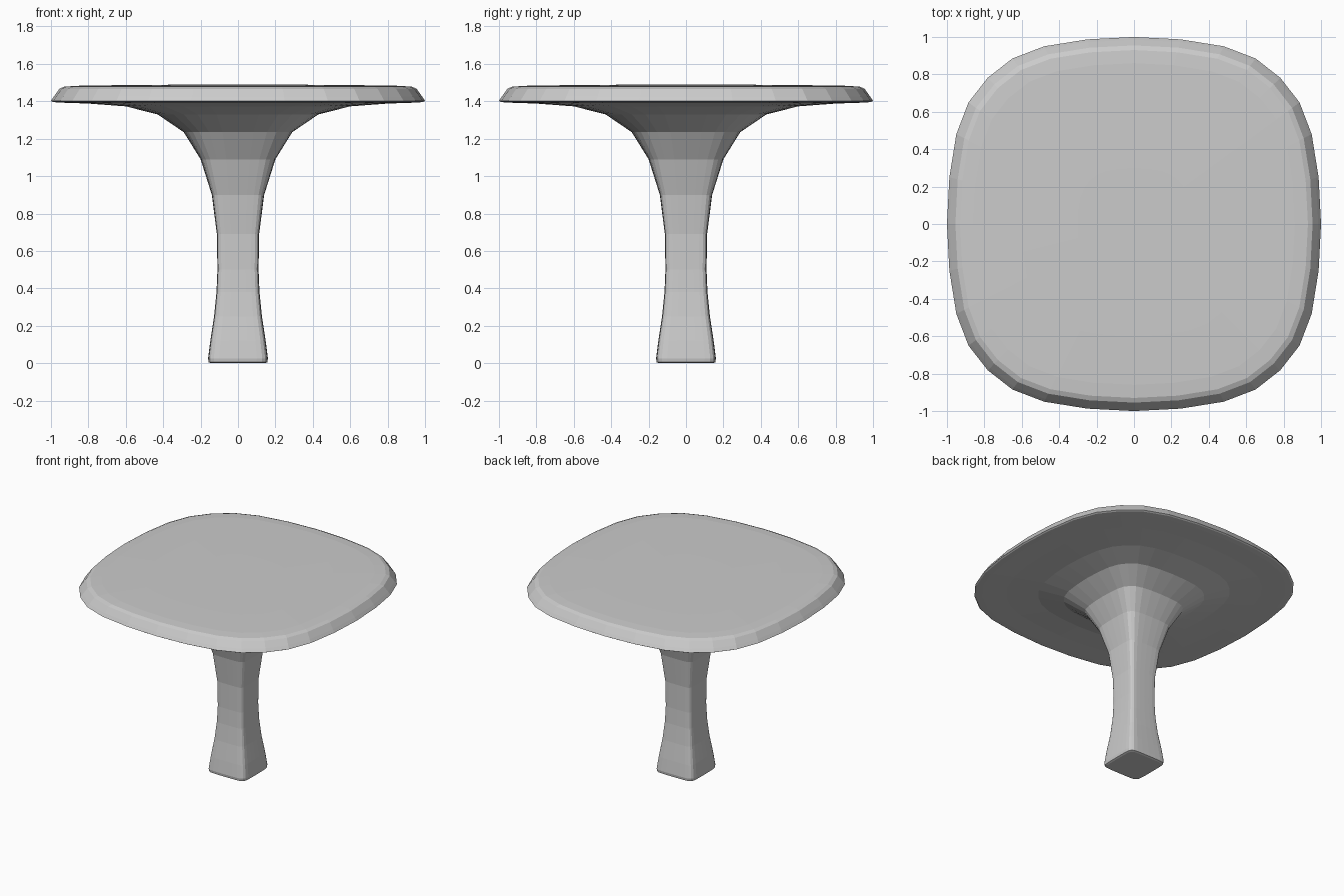
import bpy, bmesh

if "Cube" in bpy.data.objects:
    bpy.data.objects.remove(bpy.data.objects["Cube"])

# Side profile: half width, height, section blend (0 = squarer stem, 1 = rounder top)
profile = [
    (0.145, 0.0, 0), (0.157, 0.005, 0), (0.16, 0.025, 0), (0.148, 0.12, 0),
    (0.128, 0.25, 0), (0.115, 0.38, 0), (0.11, 0.5, 0), (0.113, 0.69, 0),
    (0.14, 0.9, 0.15), (0.20, 1.09, 0.4), (0.29, 1.235, 0.65),
    (0.43, 1.33, 0.85), (0.60, 1.373, 1), (0.80, 1.388, 1), (0.95, 1.393, 1),
    (0.99, 1.396, 1), (1.0, 1.402, 1), (0.985, 1.425, 1), (0.955, 1.467, 1),
    (0.93, 1.478, 1), (0.86, 1.483, 1), (0.6, 1.487, 1), (0.3, 1.489, 1),
]
# One eighth of the cross-section, from side middle to corner
stem = [(1, 0), (0.997, 0.35), (0.99, 0.63), (0.97, 0.81), (0.91, 0.91)]
top = [(1, 0), (0.987, 0.25), (0.95, 0.48), (0.885, 0.65), (0.782, 0.782)]


def section(k):
    e = [(a[0] + (b[0] - a[0]) * k, a[1] + (b[1] - a[1]) * k)
         for a, b in zip(stem, top)]
    side = [(x, -y) for x, y in e[:0:-1]] + e[:-1]
    pts = []
    for _ in range(4):
        pts += side
        side = [(-y, x) for x, y in side]
    return pts


# Pedestal table lofted as one continuous body
bm = bmesh.new()
rings = [[bm.verts.new((x * r, y * r, z)) for x, y in section(k)]
         for r, z, k in profile]
for a, b in zip(rings, rings[1:]):
    n = len(a)
    for i in range(n):
        j = (i + 1) % n
        bm.faces.new((a[i], a[j], b[j], b[i]))
bm.faces.new(rings[0][::-1])
bm.faces.new(rings[-1])
bmesh.ops.recalc_face_normals(bm, faces=bm.faces)
mesh = bpy.data.meshes.new("pedestal_table")
bm.to_mesh(mesh)
bm.free()
bpy.context.collection.objects.link(bpy.data.objects.new("pedestal_table", mesh))
